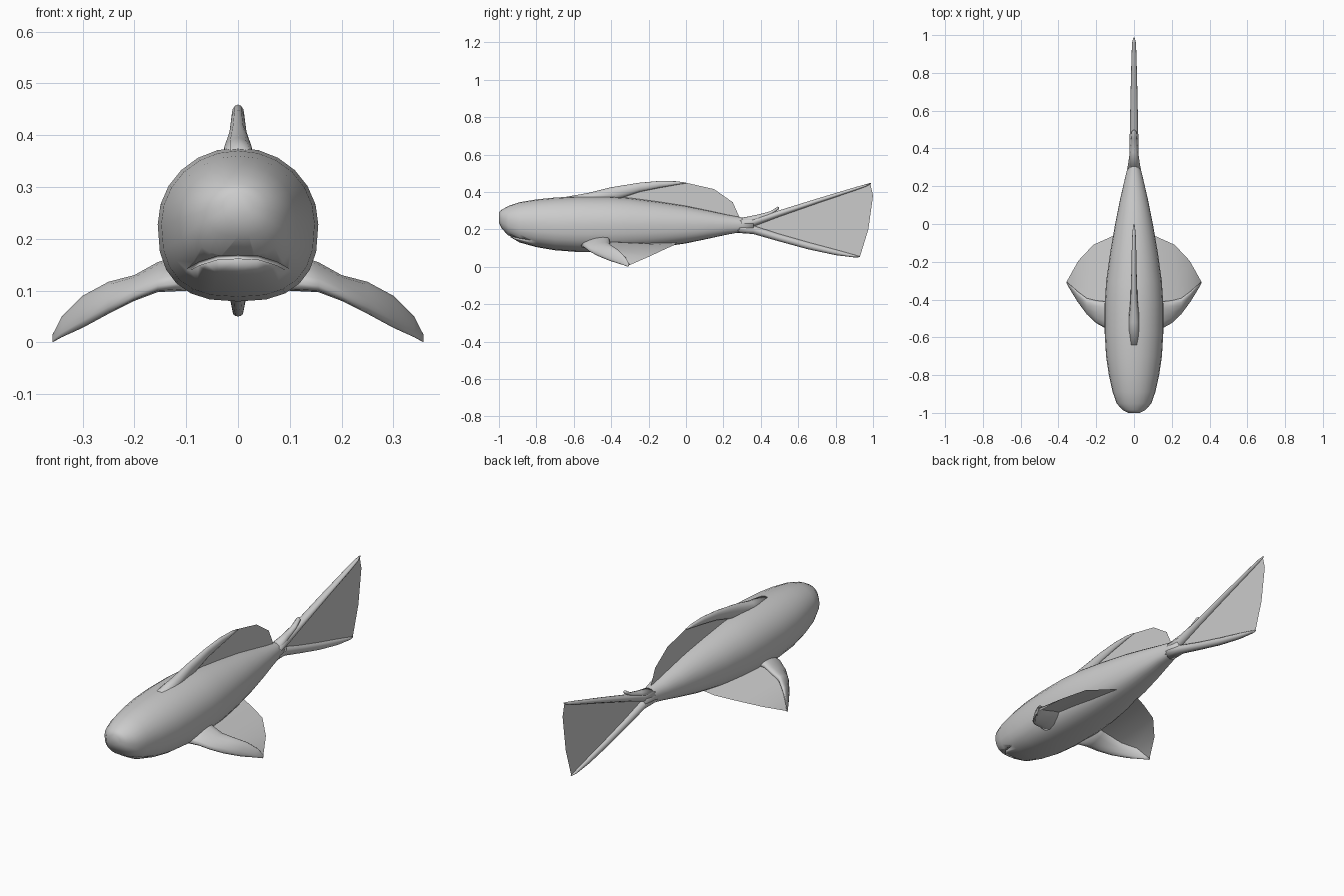
import bpy, bmesh, math
from mathutils import Vector

cube = bpy.data.objects.get("Cube")
if cube:
    bpy.data.objects.remove(cube, do_unlink=True)

grey = bpy.data.materials.new("light_grey")
grey.use_nodes = True
grey.diffuse_color = (0.6, 0.6, 0.6, 1)
grey.node_tree.nodes["Principled BSDF"].inputs["Base Color"].default_value = (0.6, 0.6, 0.6, 1)


def finish(name, bm, smooth=True):
    mesh = bpy.data.meshes.new(name)
    bm.to_mesh(mesh)
    bm.free()
    mesh.materials.append(grey)
    for p in mesh.polygons:
        p.use_smooth = smooth
    ob = bpy.data.objects.new(name, mesh)
    bpy.context.scene.collection.objects.link(ob)
    return ob


def skin(name, rings):
    """Bridge a row of closed rings and cap both ends."""
    bm = bmesh.new()
    rows = [[bm.verts.new(p) for p in ring] for ring in rings]
    for a, b in zip(rows, rows[1:]):
        for i in range(len(a)):
            j = (i + 1) % len(a)
            bm.faces.new((a[i], a[j], b[j], b[i]))
    bm.faces.new(rows[0])
    bm.faces.new(rows[-1])
    bmesh.ops.recalc_face_normals(bm, faces=bm.faces)
    return finish(name, bm)


def bend(c, power):
    return math.copysign(abs(c) ** (2 / power), c)


def long_loft(name, stations, sides=12, low_power=2.0):
    """Loft along y through (y, top, bottom, half width)."""
    rings = []
    for y, top, low, w in stations:
        ring = []
        for i in range(sides):
            t = math.tau * i / sides
            n = low_power if math.sin(t) < 0 else 2.0
            ring.append((w * bend(math.cos(t), n), y,
                         (top + low) / 2 + (top - low) / 2 * bend(math.sin(t), n)))
        rings.append(ring)
    return skin(name, rings)


def sheet(name, outline):
    """Thin upright web in the centre plane, outlined by (y, z)."""
    bm = bmesh.new()
    bm.faces.new([bm.verts.new((0, y, z)) for y, z in outline])
    bmesh.ops.triangulate(bm, faces=bm.faces)
    return finish(name, bm, False)


# Body
body = long_loft("body", [
    (-1.0, .29, .235, .03), (-.985, .305, .205, .06), (-.95, .325, .165, .092),
    (-.89, .345, .13, .113), (-.8, .36, .105, .133), (-.7, .37, .088, .148),
    (-.58, .376, .079, .155), (-.42, .376, .079, .155), (-.3, .368, .087, .147),
    (-.15, .348, .103, .126), (0, .325, .125, .1), (.12, .3, .15, .076),
    (.22, .278, .172, .053), (.3, .263, .186, .034), (.36, .255, .195, .024),
], sides=24, low_power=2.6)

# Mouth: a thin arched groove cut into the snout
lip = [(-.1, .138), (-.075, .152), (-.04, .163), (0, .165), (.04, .163), (.075, .152), (.1, .138)]
cutter = skin("mouth_cutter", [
    [(x, y, z + d) for y, d in ((-1.1, -.004), (-1.1, .004), (-.9 + x * x * 8, .003), (-.9 + x * x * 8, -.003))]
    for x, z in lip])
cutter.hide_render = True
cutter.hide_viewport = True
cut = body.modifiers.new("mouth", "BOOLEAN")
cut.object = cutter
cut.operation = "DIFFERENCE"
cut.solver = "EXACT"

# Dorsal fin: thick leading edge and web
long_loft("dorsal_fin_edge", [
    (-.64, .374, .33, .03), (-.52, .395, .33, .03), (-.4, .425, .35, .019),
    (-.25, .449, .4, .014), (-.14, .459, .422, .012), (-.05, .457, .438, .009),
    (0, .45, .446, .003)])
sheet("dorsal_fin_web", [(-.4, .36), (-.25, .41), (0, .449), (.15, .415),
                         (.25, .345), (.288, .26), (0, .3)])

# Tail fin: two thick lobes, web and small spur
long_loft("tail_upper_lobe", [
    (.26, .262, .19, .04), (.36, .262, .215, .025), (.5, .302, .268, .022),
    (.7, .364, .338, .018), (.9, .424, .406, .013), (.96, .441, .428, .01),
    (.988, .449, .442, .003)])
long_loft("tail_lower_lobe", [
    (.26, .24, .182, .04), (.36, .22, .175, .024), (.5, .175, .135, .02),
    (.65, .132, .094, .017), (.8, .092, .062, .014), (.9, .064, .05, .01),
    (.93, .055, .051, .003)])
sheet("tail_web", [(.32, .225), (.985, .446), (1, .38), (.975, .2), (.93, .054), (.5, .155)])
long_loft("tail_spur", [
    (.3, .262, .22, .028), (.38, .278, .24, .02), (.45, .296, .272, .015),
    (.49, .321, .302, .012), (.497, .32, .308, .004)])

# Pectoral fins: tilted thick front edge and curved web on each side
edge = [(.09, -.57, -.4, .175, .1), (.155, -.55, -.41, .155, .097),
        (.2, -.525, -.405, .13, .08), (.25, -.478, -.393, .117, .055),
        (.3, -.41, -.355, .09, .028), (.34, -.345, -.32, .05, .01),
        (.358, -.312, -.303, .015, .0)]
web_in = [(.08, -.42, .14), (.155, -.42, .132), (.24, -.405, .1), (.31, -.35, .065), (.356, -.308, .008)]
web_out = [(.06, -.05, .13), (.115, -.065, .115), (.215, -.11, .095), (.295, -.195, .055), (.357, -.306, .007)]
for side, s in (("left", 1), ("right", -1)):
    rings = []
    for x, front, back, top, low in edge:
        ts = [math.tau * i / 12 for i in range(12)]
        rings.append([(s * x, (front + back) / 2 + (back - front) / 2 * math.cos(t),
                       (top + low) / 2 + (top - low) / 2 * math.sin(t + .6)) for t in ts])
    skin(side + "_pectoral_edge", rings)
    bm = bmesh.new()
    a, b = ([bm.verts.new((s * x, y, z)) for x, y, z in row] for row in (web_in, web_out))
    for i in range(len(a) - 1):
        quad = (a[i], a[i + 1], b[i + 1], b[i])
        bm.faces.new(quad if s > 0 else quad[::-1])
    finish(side + "_pectoral_web", bm)
